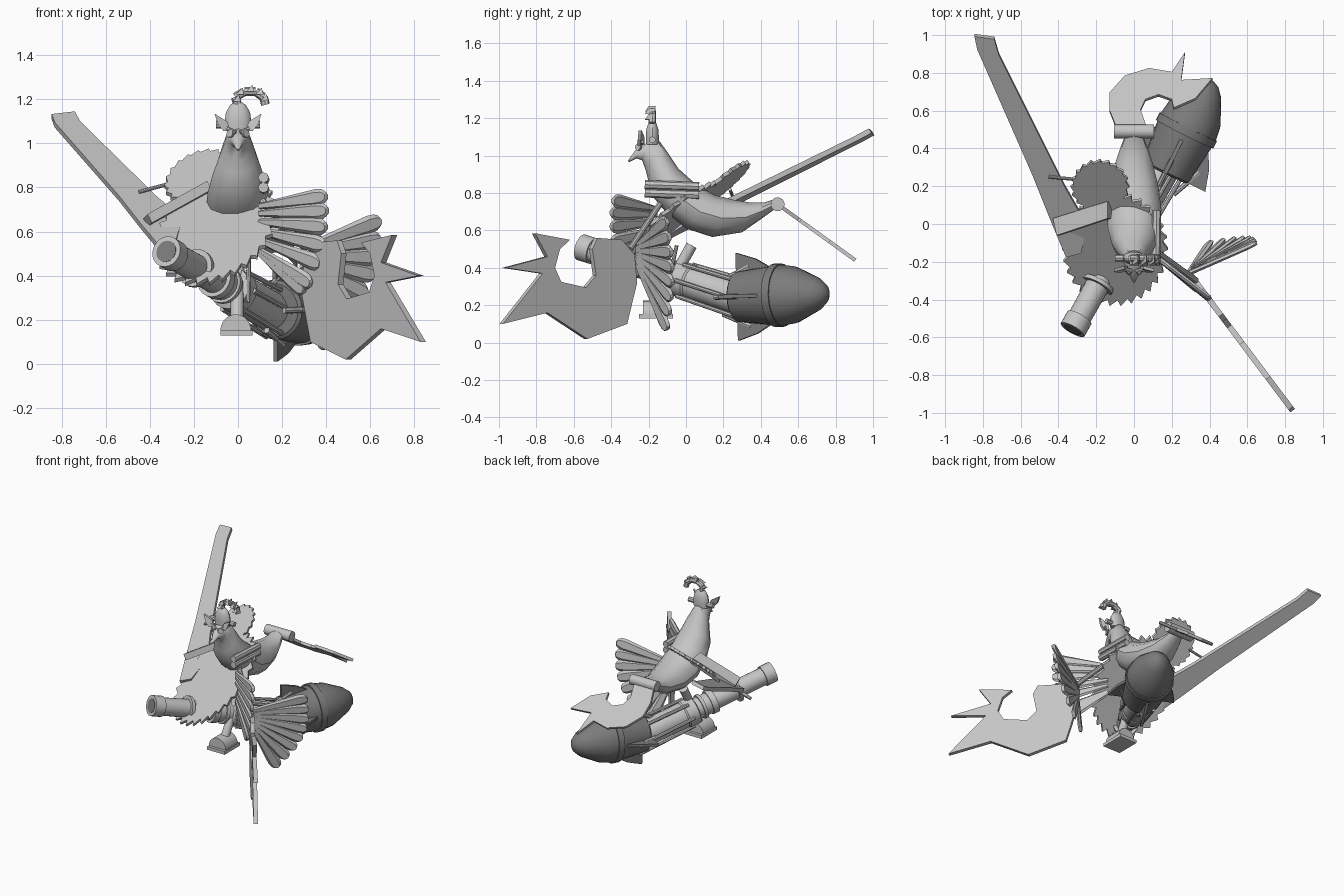
import bpy, bmesh, math
from mathutils import Vector as V

if "Cube" in bpy.data.objects:
    bpy.data.objects.remove(bpy.data.objects["Cube"])


def material(name, c):
    m = bpy.data.materials.new(name)
    m.diffuse_color = (c, c, c, 1)
    m.use_nodes = True
    m.node_tree.nodes["Principled BSDF"].inputs["Base Color"].default_value = m.diffuse_color
    return m


LIGHT = material("light grey", 0.56)
DARK = material("dark grey", 0.2)


def finish(name, bm, mat, smooth=False):
    bmesh.ops.recalc_face_normals(bm, faces=bm.faces)
    me = bpy.data.meshes.new(name)
    bm.to_mesh(me)
    bm.free()
    me.materials.append(mat)
    ob = bpy.data.objects.new(name, me)
    bpy.context.collection.objects.link(ob)
    if smooth:
        bpy.context.view_layer.objects.active = ob
        ob.select_set(True)
        bpy.ops.object.shade_smooth_by_angle(angle=math.radians(35))
        ob.select_set(False)
    return ob


def loft(name, rings, mat=LIGHT, smooth=True):
    """Skin a list of equal-sized point rings and cap both ends."""
    bm = bmesh.new()
    vs = [[bm.verts.new(p) for p in r] for r in rings]
    n = len(vs[0])
    for a, b in zip(vs, vs[1:]):
        for i in range(n):
            bm.faces.new((a[i], a[(i + 1) % n], b[(i + 1) % n], b[i]))
    bm.faces.new(vs[0])
    bm.faces.new(vs[-1])
    return finish(name, bm, mat, smooth)


def frame(d):
    u = d.cross(V((0, 0, 1)))
    u = u.normalized() if u.length > 1e-4 else V((1, 0, 0))
    return u, u.cross(d).normalized()


def turned(name, a, b, prof, n=20, mat=LIGHT):
    """Turn (distance fraction, radius) pairs around the axis a-b."""
    a, b = V(a), V(b)
    u, v = frame((b - a).normalized())
    rings = [[a.lerp(b, t) + r * (u * math.cos(k * math.tau / n) + v * math.sin(k * math.tau / n))
              for k in range(n)] for t, r in prof]
    return loft(name, rings, mat)


def rod(name, a, b, r, n=10, mat=LIGHT):
    return turned(name, a, b, [(0, r), (1, r)], n, mat)


def plate(name, pts, off, mat=LIGHT):
    """Flat outline thickened by +-off."""
    off = V(off)
    bm = bmesh.new()
    face = bm.faces.new([bm.verts.new(V(p) - off) for p in pts])
    ext = bmesh.ops.extrude_face_region(bm, geom=[face])
    bmesh.ops.translate(bm, verts=[g for g in ext["geom"] if isinstance(g, bmesh.types.BMVert)], vec=2 * off)
    return finish(name, bm, mat)


def feather(name, a, b, normal, w):
    """Long feather, narrow at a, rounded at b, with bevelled sides."""
    a, b = V(a), V(b)
    nrm = V(normal).normalized()
    side = (b - a).cross(nrm).normalized()
    rings = []
    for t, k in ((0, .35), (.3, .6), (.85, 1), (.94, .9), (.985, .62), (1, .3)):
        c, s, h = a.lerp(b, t), side * w * k, nrm * .012
        rings.append([c + s, c + s * .6 + h, c - s * .6 + h, c - s, c - s * .6 - h, c + s * .6 - h])
    loft(name, rings, LIGHT, False)


# Body: oval sections (top y,z / bottom y,z / half width)
SEC = [(-.31, .975, -.305, .965, .006), (-.27, 1.03, -.265, .985, .025), (-.2, 1.075, -.235, .975, .05),
       (-.14, 1.075, -.215, .92, .062), (-.1, 1.02, -.2, .86, .085), (-.04, .93, -.185, .79, .115),
       (.05, .85, -.11, .70, .138), (.15, .79, 0, .61, .145), (.25, .765, .14, .565, .13),
       (.34, .75, .30, .59, .10), (.42, .75, .40, .66, .07), (.48, .77, .47, .71, .045)]
rings = []
for ty, tz, by, bz, w in SEC:
    t, b = V((0, ty, tz)), V((0, by, bz))
    rings.append([(t + b) / 2 + (t - b) / 2 * math.cos(k * math.tau / 12) + V((w * math.sin(k * math.tau / 12), 0, 0))
                  for k in range(12)])
loft("body", rings)

# Head: ears, eyes, brows, flattened cap and crest
for s in (-1, 1):
    plate("ear", [(s * .035, -.23, 1.06), (s * .05, -.23, 1.10), (s * .107, -.245, 1.135),
                  (s * .09, -.25, 1.085), (s * .065, -.25, 1.055)], (0, .008, 0))
    rod("eye", (s * .03, -.25, 1.045), (s * .038, -.258, 1.047), .02)
    rod("brow", (s * .01, -.25, 1.05), (s * .07, -.235, 1.075), .01, 8)
loft("cap", [[(w * math.cos(k * math.tau / 14), -.18 + .036 * w / .06 * math.sin(k * math.tau / 14), z)
              for k in range(14)] for w, z in ((.058, 1.06), (.06, 1.1), (.055, 1.14), (.035, 1.175), (.01, 1.19))])
rod("collar", (-.1, -.18, 1.085), (.1, -.18, 1.085), .018, 8)
arch = [(0, 1.17), (-.012, 1.21), (.03, 1.235), (.08, 1.235), (.115, 1.21), (.125, 1.175)]
for i, (p, q) in enumerate(zip(arch, arch[1:])):
    rod("crest", (p[0], -.18, p[1]), (q[0], -.18, q[1]), .02, 8)
    x, z = (p[0] + q[0]) / 2, (p[1] + q[1]) / 2
    plate("crest_leaf", [(x - .018, -.2, z), (x + .018, -.2, z), (x + .01, -.18, z + .03)], (0, .02, 0))

# Tail hinge and hooked tail plate
rod("tail_hinge", (-.105, .49, .74), (.105, .49, .74), .037, 16)
TAIL = [(-.09, .5), (-.13, .6), (-.13, .69), (-.05, .78), (.08, .82), (.2, .8), (.27, .905), (.25, .757),
        (.415, .767), (.325, .66), (.21, .61), (.2, .655), (.13, .68), (.06, .655), (.035, .6), (.07, .5)]
plate("tail_hook", [(x, y, .74 - .72 * (y - .49)) for x, y in TAIL], (0, .006, .008))

# Right wing: shoulder, upright fan, lower fan and hooked plate
for z in (.79, .835):
    rod("right_shoulder", (.115, -.22, z + .01), (.12, .07, z), .024, 8)
fan1 = V((.25, -.25, 0)).cross(V((0, 0, 1)))
for x, y, z in ((.40, -.39, .76), (.405, -.4, .695), (.4, -.4, .62), (.395, -.4, .535),
                (.375, -.38, .45), (.33, -.35, .36), (.30, -.32, .33)):
    feather("upper_feather", (.1, -.16, .5 + (z - .33) * .5), (x, y, z), fan1, .04)
for i in range(8):
    t = i / 7
    tip = V((.645, -.10, .65)).lerp(V((.4, -.1, .07)), t) + V((.08, .03, 0)) * math.sin(math.pi * t)
    feather("lower_feather", (.29, -.26, .52 - .1 * t), tip, (.6, -.77, -.1), .043)
HOOK = [(.3, .32), (.31, .47), (.36, .55), (.46, .56), (.48, .5), (.465, .36), (.505, .295), (.605, .325),
        (.63, .4), (.61, .5), (.57, .55), (.71, .585), (.66, .46), (.83, .4), (.68, .37), (.84, .1),
        (.66, .16), (.5, .02), (.34, .10)]
plate("right_hook", [(x, -.27 - 1.33 * (x - .3), z) for x, z in HOOK], (.012, .009, 0))
rod("right_wing_arm", (.11, -.14, .74), (.33, -.3, .5), .016)


# Left wing: long blade, toothed discs and arm
def disc_at(x, y):
    return (x, y, .74 + .28 * x + .8 * y)


BLADE = [(-.845, 1), (-.74, .985), (-.715, .9), (-.365, .2), (-.25, 0), (-.28, -.15), (-.36, -.17), (-.44, .02),
         (-.54, .27), (-.83, .93)]
plate("left_blade", [(x, y, .70 + .2 * x + .59 * y) for x, y in BLADE], (0, -.007, .012))


def toothed(cx, cy, rx, ry, n):
    return [(cx + rx * k * math.cos(a), cy + ry * k * math.sin(a))
            for i in range(n) for a, k in ((i * math.tau / n, 1), ((i + .75) * math.tau / n, .9))]


plate("left_disc", [disc_at(*p) for p in toothed(-.1, -.13, .28, .3, 30)], (0, -.006, .008))
plate("left_upper_disc", [disc_at(*p) for p in toothed(-.18, .2, .155, .14, 20)], (0, -.006, .008))
rod("left_link", (-.45, .25, .78), (-.3, .235, .82), .009)
plate("left_arm", [(-.42, .03, .64), (-.4, -.06, .66), (-.13, .03, .81), (-.13, .12, .8)], (-.01, 0, .02))

# Barrel
A, B = V((-.325, -.56, .51)), V((.19, .36, .215))
turned("barrel", A, B, [(0, .06), (0, .072), (.07, .072), (.07, .062), (.42, .066), (.42, .085), (.46, .085),
                        (.46, .075), (.55, .075), (.56, .098), (.63, .098), (.64, .09), (.92, .09), (.93, .07), (1, .07)])
rod("muzzle", A - (B - A) * .002, A, .05, 20, DARK)
u, v = frame((B - A).normalized())
for k in range(6):
    off = (u * math.cos(k * math.tau / 6) + v * math.sin(k * math.tau / 6)) * .1
    rod("barrel_rail", A.lerp(B, .6) + off, B + off * 1.1, .012, 8)
for t in (.25, .5):
    rod("barrel_clamp", A.lerp(B, t), A.lerp(B, t + .02), .088, 20)

# Rocket with fins
P, Q = V((.165, .27, .245)), V((.41, .76, .263))
turned("rocket", P, Q, [(0, .12), (.02, .135), (.42, .16), (.42, .17), (.5, .17), (.5, .163), (.64, .152),
                        (.89, .088), (.97, .05), (1, .015)], 24, DARK)
u, v = frame((Q - P).normalized())
for k in range(4):
    a = math.radians(90 * k)
    r, n = u * math.cos(a) + v * math.sin(a), v * math.cos(a) - u * math.sin(a)
    d = Q - P
    plate("fin", [P + d * .4 + r * .145, P + d * .22 + r * .2, P + d * .01 + r * .235, P + d * .01 + r * .12],
          n * .01, DARK)
    rod("fin_strut", P - d * .15 + r * .09, P + d * .15 + r * .16, .014, 8)

# Stand: leaning post, bent pipe and half-round foot
rod("post", (0, .03, .52), (-.005, -.16, .18), .03, 16)
rod("post_pipe", (.05, -.05, .52), (.045, -.1, .28), .01, 8)
ARC = [(-.01 + .07 * math.cos(math.pi * i / 12), .15 + .075 * math.sin(math.pi * i / 12)) for i in range(13)]
plate("foot", [(x, -.16, z) for x, z in ARC], (0, .07, 0))
plate("foot_base", [(-.08, -.25, .14), (.065, -.25, .14), (.065, -.07, .14), (-.08, -.07, .14)], (0, 0, .012))
